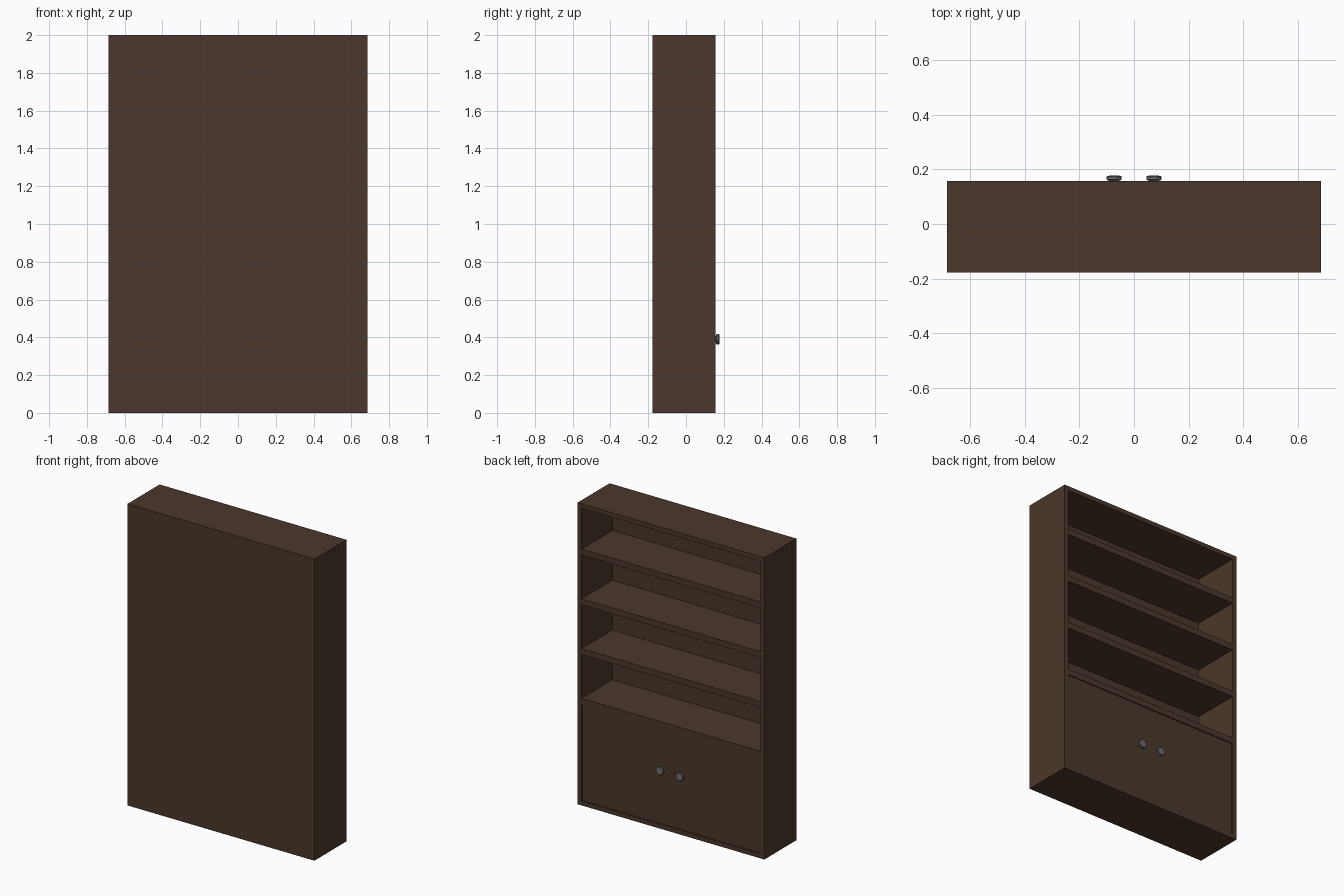
import bpy, bmesh, math
from mathutils import Matrix

if "Cube" in bpy.data.objects:
    bpy.data.objects.remove(bpy.data.objects["Cube"])


def material(name, rgb):
    m = bpy.data.materials.new(name)
    m.diffuse_color = (*rgb, 1)
    m.use_nodes = True
    m.node_tree.nodes["Principled BSDF"].inputs["Base Color"].default_value = m.diffuse_color
    return m


wood = material("dark_wood", (0.07, 0.039, 0.025))
metal = material("dark_metal", (0.15, 0.15, 0.155))


def finish(name, bm, mat):
    bmesh.ops.recalc_face_normals(bm, faces=bm.faces)
    me = bpy.data.meshes.new(name)
    bm.to_mesh(me)
    bm.free()
    me.materials.append(mat)
    ob = bpy.data.objects.new(name, me)
    bpy.context.collection.objects.link(ob)
    return ob


def board(name, x, y, z):
    """Box spanning the given (min, max) ranges."""
    bm = bmesh.new()
    bmesh.ops.create_cube(bm, size=1)
    for v in bm.verts:
        v.co = [r[0] if c < 0 else r[1] for r, c in zip((x, y, z), v.co)]
    return finish(name, bm, wood)


W, BACK, OPEN, H = 0.685, -0.178, 0.157, 2.0
T = 0.03              # carcass thickness
PANEL = BACK + 0.012  # inner face of the back panel
IN = W - T

# Carcass
board("left_side", (-W, -IN), (BACK, OPEN), (0, H))
board("right_side", (IN, W), (BACK, OPEN), (0, H))
board("top_board", (-IN, IN), (BACK, OPEN), (H - T, H))
board("bottom_board", (-IN, IN), (BACK, OPEN), (0, T))
board("back_panel", (-IN, IN), (BACK, PANEL), (T, H - T))

# Four evenly spaced shelves, the lowest one roofs the cupboard
for i in range(4):
    top = 0.71 + 0.33 * i
    board(f"shelf_{i + 1}", (-IN, IN), (PANEL, OPEN), (top - 0.04, top))

# Cupboard doors, set slightly back in the frame
GAP, FACE = 0.002, OPEN - 0.005
for side, x in (("left", (-IN + GAP, -GAP / 4)), ("right", (GAP / 4, IN - GAP))):
    board(f"{side}_door", x, (FACE - 0.02, FACE), (T + GAP, 0.67 - GAP))


def knob(name, x, z):
    """Lathed knob: short stem with a rounded head."""
    profile = [(0.0, -0.002), (0.017, -0.002), (0.017, 0.006), (0.024, 0.008),
               (0.028, 0.012), (0.028, 0.021), (0.025, 0.0245), (0.0, 0.026)]
    bm = bmesh.new()
    vs = [bm.verts.new((r, y, 0)) for r, y in profile]
    es = [bm.edges.new(p) for p in zip(vs, vs[1:])]
    bmesh.ops.spin(bm, geom=vs + es, cent=(0, 0, 0), axis=(0, 1, 0),
                   angle=math.tau, steps=24)
    bmesh.ops.remove_doubles(bm, verts=bm.verts, dist=1e-5)
    bmesh.ops.transform(bm, matrix=Matrix.Translation((x, FACE, z)), verts=bm.verts)
    ob = finish(name, bm, metal)
    bpy.ops.object.select_all(action='DESELECT')
    ob.select_set(True)
    bpy.context.view_layer.objects.active = ob
    bpy.ops.object.shade_smooth_by_angle(angle=math.radians(35))


# Door knobs
knob("left_knob", -0.073, 0.39)
knob("right_knob", 0.073, 0.39)
